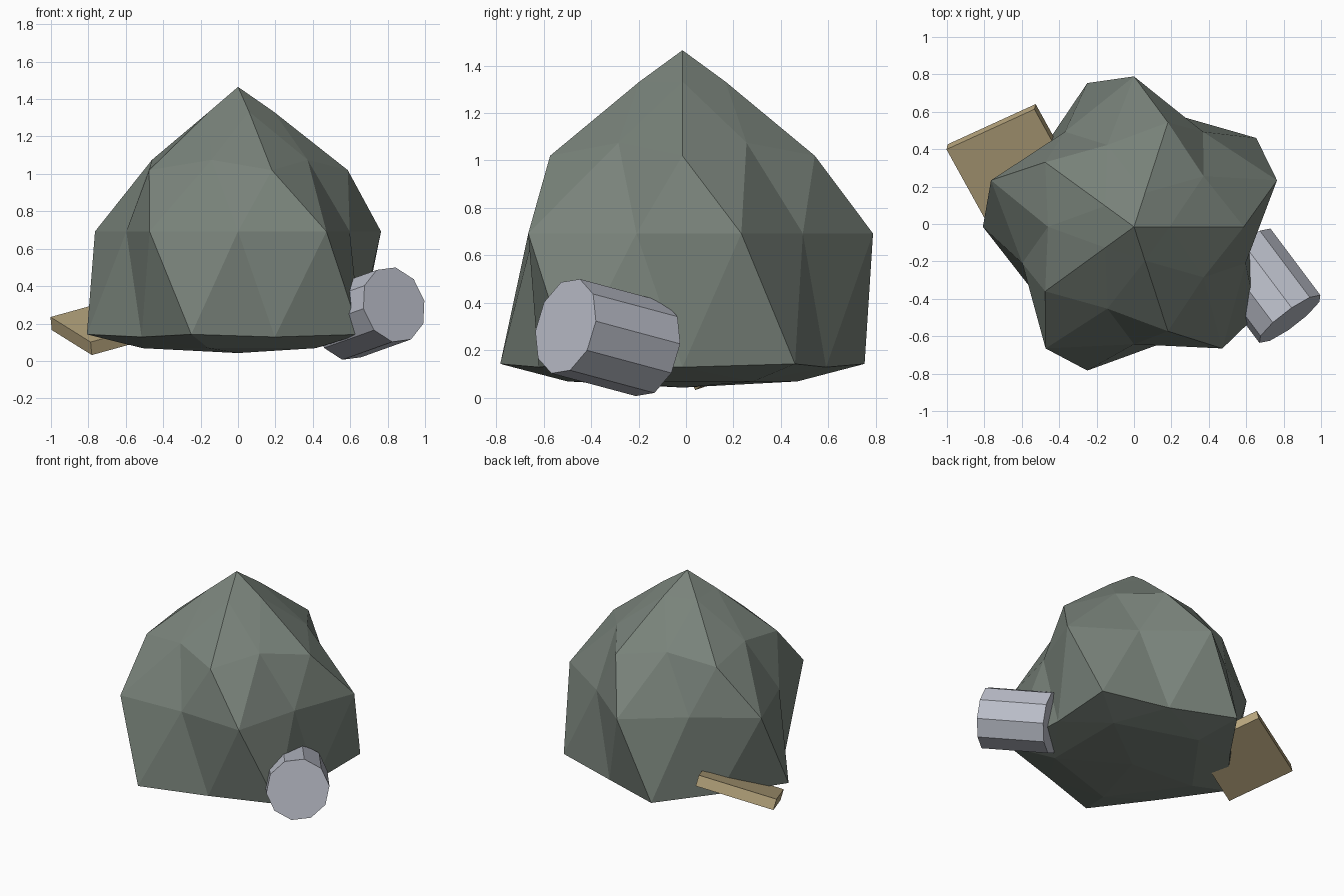
import bpy, bmesh, math
from mathutils import Vector, Matrix

default = bpy.data.objects.get("Cube")
if default:
    bpy.data.objects.remove(default, do_unlink=True)


def material(name, rgb):
    mat = bpy.data.materials.new(name)
    mat.use_nodes = True
    mat.diffuse_color = (*rgb, 1)
    mat.node_tree.nodes["Principled BSDF"].inputs["Base Color"].default_value = (*rgb, 1)
    return mat


def add_part(name, bm, mat, matrix):
    bmesh.ops.recalc_face_normals(bm, faces=bm.faces)
    mesh = bpy.data.meshes.new(name)
    bm.to_mesh(mesh)
    bm.free()
    mesh.materials.append(mat)
    obj = bpy.data.objects.new(name, mesh)
    bpy.context.collection.objects.link(obj)
    obj.matrix_world = matrix
    return obj


def frame(center, x_dir, y_dir):
    """Placement matrix with the given local x axis and approximate y axis."""
    x = Vector(x_dir).normalized()
    z = x.cross(Vector(y_dir)).normalized()
    axes = Matrix((x, z.cross(x), z)).transposed()
    return Matrix.Translation(center) @ axes.to_4x4()


stone = material("grey green stone", (0.19, 0.225, 0.195))
metal = material("pale steel", (0.5, 0.52, 0.59))
wood = material("tan wood", (0.5, 0.4, 0.22))

# Boulder: icosphere with each ring moved to its own (source z, radius, height)
RINGS = [
    (1.0, 0.0, 1.465), (0.851, 0.19, 1.333), (0.526, 0.46, 1.075),
    (0.447, 0.587, 1.02), (0.0, 0.716, 0.692), (-0.447, 0.808, 0.142),
    (-0.526, 0.637, 0.128), (-0.851, 0.51, 0.068), (-1.0, 0.0, 0.042),
]
bm = bmesh.new()
bmesh.ops.create_icosphere(bm, subdivisions=2, radius=1)
for v in bm.verts:
    source, radius, height = min(RINGS, key=lambda r: abs(r[0] - v.co.z))
    angle = math.atan2(v.co.y, v.co.x)
    if source == 0:  # five ridges around the waist
        radius += 0.088 * math.sin(5 * angle)
    v.co = (radius * math.cos(angle), radius * math.sin(angle), height)
add_part("boulder", bm, stone, Matrix.Translation((0, -0.015, 0)))

# Ten-sided drum sticking out of the boulder's left side
SIDES, RADIUS, LENGTH = 10, 0.208, 0.455
bm = bmesh.new()
ring = []
for i in range(SIDES):
    a = math.radians(12) + math.tau * i / SIDES
    ring.append(bm.verts.new((RADIUS * math.sin(a), RADIUS * math.cos(a), -LENGTH / 2)))
base = bm.faces.new(ring)
top = bmesh.ops.extrude_face_region(bm, geom=[base], use_keep_orig=True)
moved = [g for g in top["geom"] if isinstance(g, bmesh.types.BMVert)]
bmesh.ops.translate(bm, verts=moved, vec=(0, 0, LENGTH))
add_part("drum", bm, metal,
         frame((0.70, -0.33, 0.253), (0.8, 0.6, 0), (-0.126, 0.168, 0.978)))

# Tilted board wedged under the back right
bm = bmesh.new()
bmesh.ops.create_cube(bm, size=1)
bmesh.ops.scale(bm, vec=(0.533, 0.463, 0.075), verts=bm.verts)
add_part("board", bm, wood,
         frame((-0.657, 0.326, 0.198), (0.47, 0.215, 0.13), (-0.21, 0.39, 0.135)))
